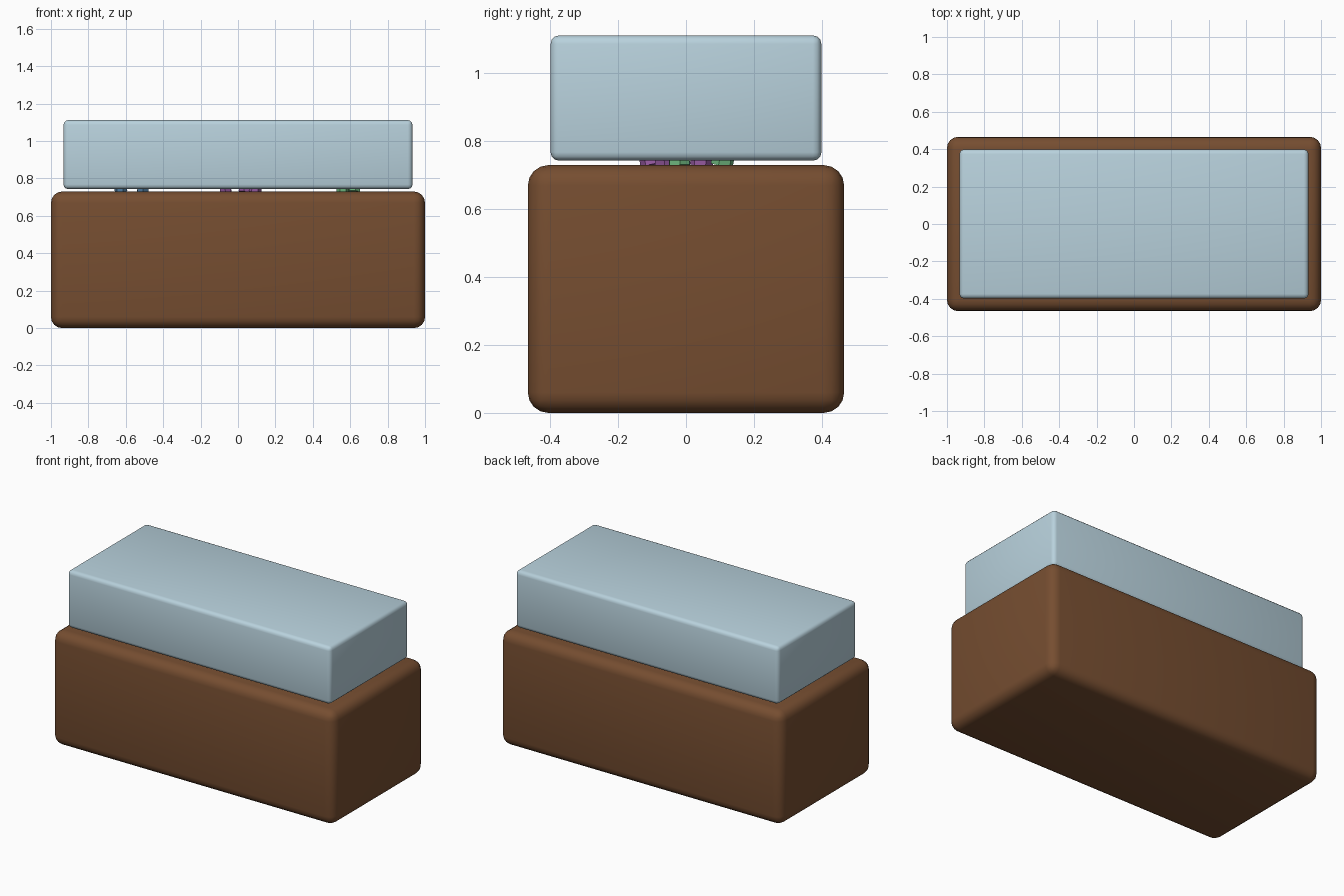
import bpy, math, random
from mathutils import Vector

if "Cube" in bpy.data.objects:
    bpy.data.objects.remove(bpy.data.objects["Cube"])

random.seed(4)


def material(name, color):
    m = bpy.data.materials.new(name)
    m.diffuse_color = color
    m.use_nodes = True
    m.node_tree.nodes["Principled BSDF"].inputs["Base Color"].default_value = m.diffuse_color
    return m


def rounded_box(name, size, z0, bevel, segments, mat):
    bpy.ops.mesh.primitive_cube_add(size=1, location=(0, 0, z0 + size[2] / 2))
    ob = bpy.context.object
    ob.name = name
    ob.scale = size
    bpy.ops.object.transform_apply(location=False, rotation=False, scale=True)
    mod = ob.modifiers.new("round_edges", 'BEVEL')
    mod.width = bevel
    mod.segments = segments
    bpy.ops.object.modifier_apply(modifier=mod.name)
    bpy.ops.object.shade_smooth_by_angle(angle=math.radians(35))
    ob.data.materials.append(mat)
    return ob


def crystal(name, base, tilt, radius, height, mat):
    # six-sided shaft with a pointed tip, standing on the plinth
    axis = Vector((math.sin(tilt[0]), math.sin(tilt[1]), 1)).normalized()
    rot = axis.to_track_quat('Z', 'Y')
    rings = [(radius, 0.0), (radius * 0.9, height * 0.7)]
    verts = []
    for r, z in rings:
        for i in range(6):
            a = i * math.tau / 6
            verts.append(rot @ Vector((r * math.cos(a), r * math.sin(a), z)))
    verts.append(rot @ Vector((0, 0, height)))
    faces = [tuple(range(5, -1, -1))]
    for i in range(6):
        j = (i + 1) % 6
        faces += [(i, j, j + 6, i + 6), (i + 6, j + 6, 12)]
    me = bpy.data.meshes.new(name)
    me.from_pydata(verts, [], faces)
    me.materials.append(mat)
    ob = bpy.data.objects.new(name, me)
    ob.location = base
    bpy.context.collection.objects.link(ob)


wood = material("wood", (0.18, 0.075, 0.03, 1))
glass = material("glass", (0.48, 0.64, 0.72, 1))

# Wooden plinth and the glass cover, held just above it
rounded_box("plinth", (2.0, 0.932, 0.73), 0.0, 0.06, 4, wood)
rounded_box("glass_cover", (1.866, 0.798, 0.369), 0.743, 0.025, 3, glass)

# Three small mineral clusters under the cover
clusters = [
    ("blue", -0.57, (0.08, 0.2, 0.35, 1), [(-0.055, -0.02), (0.06, -0.1)]),
    ("purple", 0.0, (0.3, 0.1, 0.35, 1), [(-0.065, -0.1), (0.035, 0.045), (0.09, -0.06)]),
    ("green", 0.59, (0.15, 0.45, 0.2, 1), [(-0.03, -0.02), (0.03, 0.105)]),
]
for label, cx, color, spots in clusters:
    mat = material(label + "_mineral", color)
    for n, (dx, dy) in enumerate(spots):
        crystal(f"{label}_crystal_{n + 1}", (cx + dx, dy, 0.729),
                (dx * 2, dy * 2), 0.034, random.uniform(0.14, 0.24), mat)
